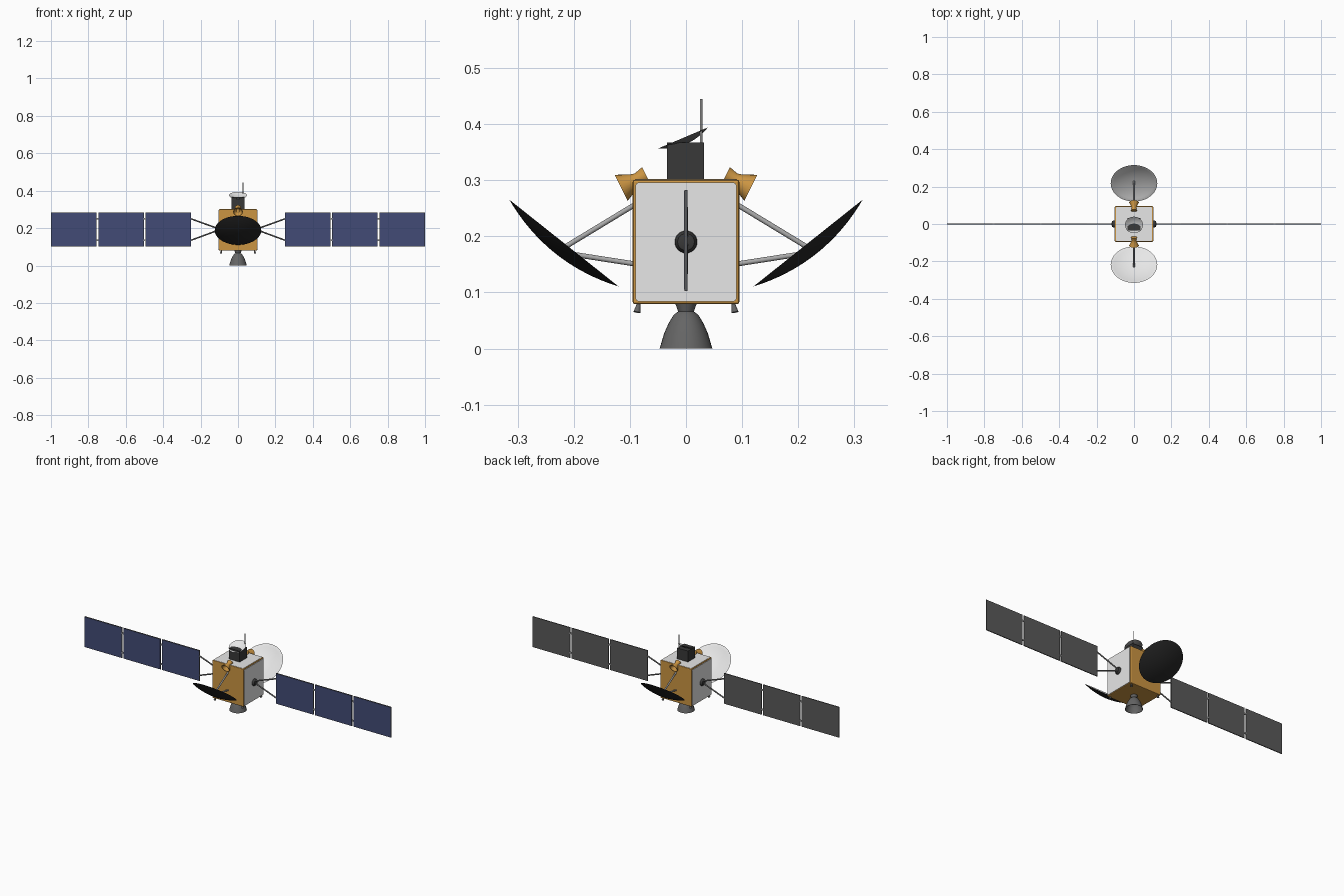
import bpy, bmesh, math
from mathutils import Vector, Matrix

if "Cube" in bpy.data.objects:
    bpy.data.objects.remove(bpy.data.objects["Cube"])


def material(name, rgb):
    m = bpy.data.materials.new(name)
    m.use_nodes = True
    m.diffuse_color = (*rgb, 1)
    m.node_tree.nodes["Principled BSDF"].inputs["Base Color"].default_value = (*rgb, 1)
    return m


GOLD = material("gold foil", (0.6, 0.3, 0.055))
WHITE = material("white", (0.8, 0.8, 0.8))
BLUE = material("solar blue", (0.055, 0.07, 0.18))
BACK = material("panel grey", (0.1, 0.1, 0.1))
BLACK = material("dish black", (0.02, 0.02, 0.02))
DARK = material("dark housing", (0.04, 0.04, 0.04))
NOZZLE = material("nozzle grey", (0.13, 0.13, 0.13))
METAL = material("light metal", (0.4, 0.4, 0.4))
YOKE = material("yoke grey", (0.18, 0.18, 0.18))


def finish(name, bm, mats, smooth=False):
    bmesh.ops.recalc_face_normals(bm, faces=bm.faces)
    me = bpy.data.meshes.new(name)
    bm.to_mesh(me)
    bm.free()
    for m in mats:
        me.materials.append(m)
    if smooth:
        me.shade_smooth()
        me.set_sharp_from_angle(angle=math.radians(35))
    ob = bpy.data.objects.new(name, me)
    bpy.context.collection.objects.link(ob)
    return ob


def box(name, centre, size, mat, bevel=0):
    bm = bmesh.new()
    bmesh.ops.create_cube(bm, size=1, matrix=Matrix.Translation(centre) @ Matrix.Diagonal((*size, 1)))
    if bevel:
        bmesh.ops.bevel(bm, geom=bm.edges[:], offset=bevel, segments=2, profile=0.5, affect='EDGES')
    return finish(name, bm, [mat])


def plate(name, centre, size, axis, mat, corner=0.006):
    """Thin plate whose four corners along its thin axis are rounded."""
    bm = bmesh.new()
    bmesh.ops.create_cube(bm, size=1, matrix=Matrix.Translation(centre) @ Matrix.Diagonal((*size, 1)))
    edges = [e for e in bm.edges if abs((e.verts[0].co - e.verts[1].co)[axis]) > 1e-5]
    bmesh.ops.bevel(bm, geom=edges, offset=corner, segments=3, profile=0.5, affect='EDGES')
    return finish(name, bm, [mat])


def lathe(name, profile, origin, direction, mats, split=None, segs=40):
    """Spin (radius, height) points around direction; spans from split on use the second material."""
    frame = Matrix.Translation(origin) @ Vector(direction).to_track_quat('Z', 'Y').to_matrix().to_4x4()
    bm = bmesh.new()
    rings = []
    for r, h in profile:
        count = 1 if r == 0 else segs
        rings.append([bm.verts.new(frame @ Vector((r * math.cos(math.tau * i / segs),
                                                   r * math.sin(math.tau * i / segs), h)))
                      for i in range(count)])
    for k, (a, b) in enumerate(zip(rings, rings[1:])):
        for i in range(segs):
            j = (i + 1) % segs
            corners = [a[i % len(a)], a[j % len(a)], b[j % len(b)], b[i % len(b)]]
            f = bm.faces.new(list(dict.fromkeys(corners)))
            f.material_index = int(split is not None and k >= split)
    return finish(name, bm, mats, True)


def rod(name, a, b, r, mat):
    a, b = Vector(a), Vector(b)
    length = (b - a).length
    return lathe(name, [(0, 0), (r, 0), (r, length), (0, length)], a, b - a, [mat], segs=12)


def dish(name, radius, depth, rim_centre, direction, outer, thick=0.003, steps=8):
    """Thin paraboloid: coloured outside, white inside."""
    curve = [(radius * i / steps, depth * ((i / steps) ** 2 - 1)) for i in range(steps + 1)]
    inside = [(r * 0.99, h + thick * (1 - r / radius)) for r, h in reversed(curve)]
    return lathe(name, curve + inside, rim_centre, direction, [outer, WHITE], split=steps, segs=48)


# Main body with white radiator plates on the sides and top
box("body", (0, 0, 0.19), (0.204, 0.19, 0.222), GOLD, 0.004)
plate("top_plate", (0, 0, 0.3005), (0.194, 0.18, 0.004), 2, WHITE)

# Solar wings
for side, s in (("left", 1), ("right", -1)):
    plate(side + "_radiator", (s * 0.103, 0, 0.19), (0.004, 0.18, 0.212), 0, WHITE)
    lathe(side + "_wing_hub", [(0, 0), (0.02, 0), (0.02, 0.006), (0.015, 0.014), (0, 0.018)],
          (s * 0.103, 0, 0.19), (s, 0, 0), [DARK], segs=24)
    for z in (0.135, 0.25):
        rod(side + "_yoke_strut", (s * 0.11, 0, 0.193 + (z - 0.193) * 0.1), (s * 0.252, 0, z), 0.004, YOKE)
    for i in range(3):
        x = s * (0.372 + 0.253 * i)
        box(side + "_panel", (x, 0, 0.193), (0.244, 0.005, 0.18), BACK)
        box(side + "_solar_cells", (x, -0.003, 0.193), (0.24, 0.002, 0.176), BLUE)
        if i < 2:
            for z in (0.135, 0.25):
                box(side + "_panel_hinge", (x + s * 0.1265, 0, z), (0.012, 0.006, 0.008), METAL)

# Offset reflectors with their feed horns and struts
for side, s in (("front", -1), ("back", 1)):
    axis = Vector((0, -s * 0.62, 0.78))
    rim = Vector((0, s * 0.2175, 0.188))
    dish(side + "_reflector", 0.1245, 0.024, rim, axis, BLACK)
    hub = rim - axis * 0.02
    for z in (0.256, 0.151):
        rod(side + "_reflector_strut", (0, s * 0.092, z), hub, 0.0045, METAL)
    lathe(side + "_feed_horn",
          [(0, 0), (0.016, 0), (0.012, 0.017), (0.014, 0.025), (0.026, 0.05), (0.023, 0.05), (0.009, 0.027), (0, 0.027)],
          (0, s * 0.071, 0.309), (0, s * 0.89, -0.45), [GOLD], segs=24)

# Roof equipment: housing, small tilted dish, whip antenna
box("roof_housing", (0, -0.001, 0.333), (0.07, 0.066, 0.068), DARK)
dish("roof_dish", 0.048, 0.012, (0, -0.005, 0.3755), (0, -0.39, 0.92), NOZZLE, 0.0015)
rod("whip_antenna", (0.027, 0.027, 0.36), (0.027, 0.027, 0.445), 0.002, METAL)

# Main engine bell, open at the bottom
lathe("engine_bell",
      [(0, 0.08), (0.019, 0.08), (0.014, 0.066), (0.022, 0.06), (0.031, 0.045), (0.039, 0.027), (0.047, 0),
       (0.045, 0), (0.037, 0.026), (0.028, 0.044), (0.012, 0.06), (0, 0.06)],
      (0, 0, 0), (0, 0, 1), [NOZZLE], segs=32)

# Corner thrusters
for sx in (-1, 1):
    for sy in (-1, 1):
        lathe("corner_thruster", [(0, 0), (0.003, 0), (0.0065, 0.017), (0.005, 0.017), (0, 0.005)],
              (sx * 0.088, sy * 0.084, 0.081), (sx * 0.15, sy * 0.2, -1), [NOZZLE], segs=16)
